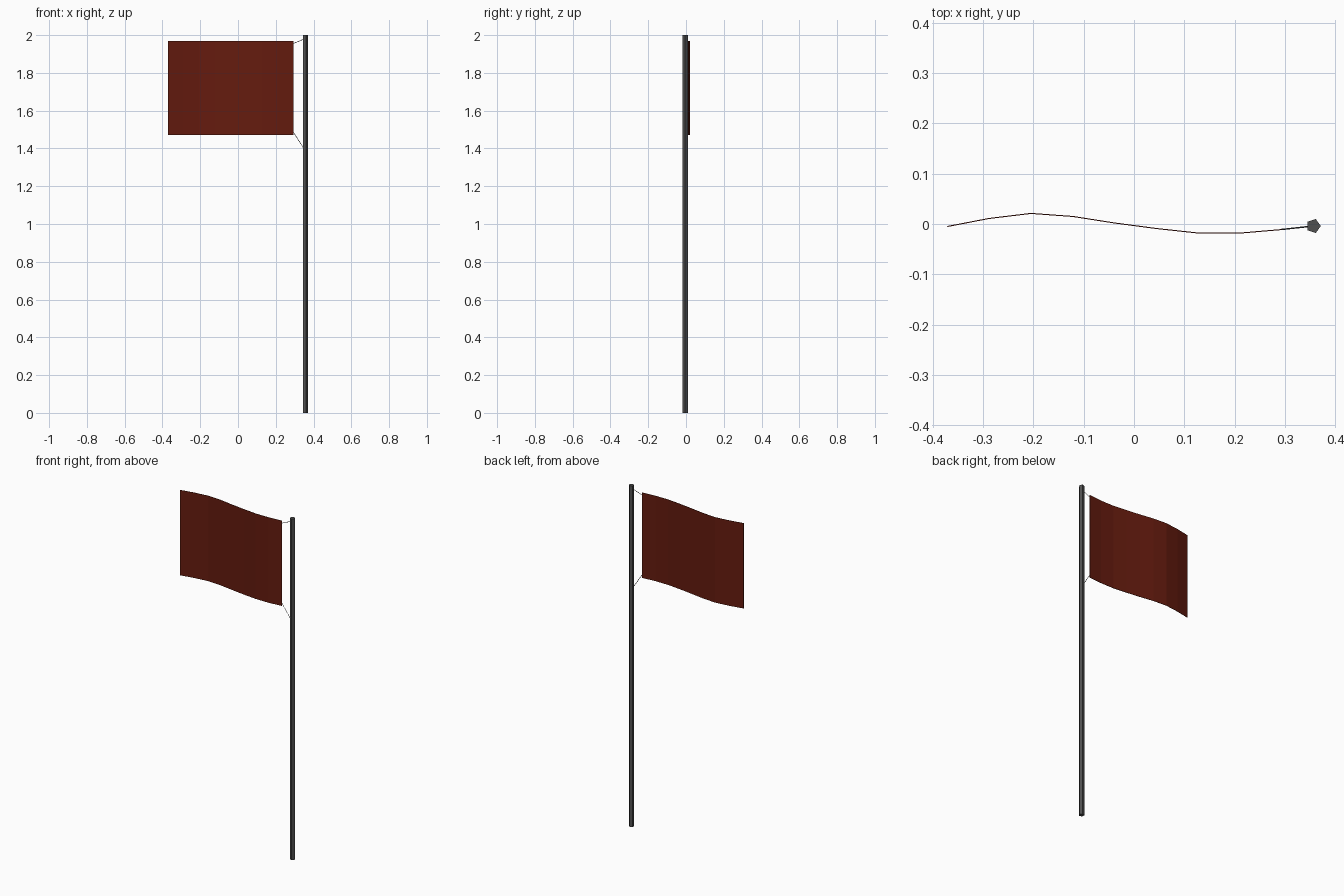
import bpy
from mathutils import Vector

if "Cube" in bpy.data.objects:
    bpy.data.objects.remove(bpy.data.objects["Cube"])


def material(name, rgb):
    mat = bpy.data.materials.new(name)
    mat.diffuse_color = (*rgb, 1)
    mat.use_nodes = True
    mat.node_tree.nodes["Principled BSDF"].inputs["Base Color"].default_value = mat.diffuse_color
    return mat


def rod(name, a, b, radius, sides, mat=None):
    """Straight prism running from point a to point b."""
    a, b = Vector(a), Vector(b)
    d = b - a
    bpy.ops.mesh.primitive_cylinder_add(vertices=sides, radius=radius, depth=d.length,
                                        location=(a + b) / 2)
    ob = bpy.context.object
    ob.name = name
    ob.rotation_mode = 'QUATERNION'
    ob.rotation_quaternion = d.to_track_quat('Z', 'Y')
    if mat:
        ob.data.materials.append(mat)
    return ob


red = material("flag_red", (0.13, 0.011, 0.0045))
dark = material("pole_grey", (0.08, 0.08, 0.08))

# Five-sided pole with one corner pointing along +x
pole = rod("pole", (0.3566, -0.004, 0), (0.3566, -0.004, 2), 0.0145, 5, dark)
pole.rotation_mode = 'XYZ'
pole.rotation_euler = (0, 0, -1.5708)

# Waving cloth: y offsets at even steps from the free edge to the hoist edge
x0, x1, z0, z1 = -0.371, 0.294, 1.47, 1.97
wave = [-0.005, 0.011, 0.021, 0.015, 0.002, -0.009, -0.018, -0.018, -0.011]
n = len(wave)
verts = [(x0 + (x1 - x0) * i / (n - 1), y, z) for z in (z0, z1) for i, y in enumerate(wave)]
faces = [(i, i + 1, n + i + 1, n + i) for i in range(n - 1)]
mesh = bpy.data.meshes.new("flag")
mesh.from_pydata(verts, [], faces)
mesh.materials.append(red)
flag = bpy.data.objects.new("flag", mesh)
bpy.context.collection.objects.link(flag)
cloth = flag.modifiers.new("cloth_thickness", 'SOLIDIFY')
cloth.thickness = 0.002
cloth.offset = 0

# Cords tying the hoist corners to the pole
for name, z_flag, z_pole in (("upper_cord", 1.955, 1.978), ("lower_cord", 1.488, 1.402)):
    rod(name, (0.292, -0.011, z_flag), (0.347, -0.005, z_pole), 0.0014, 4, dark)
